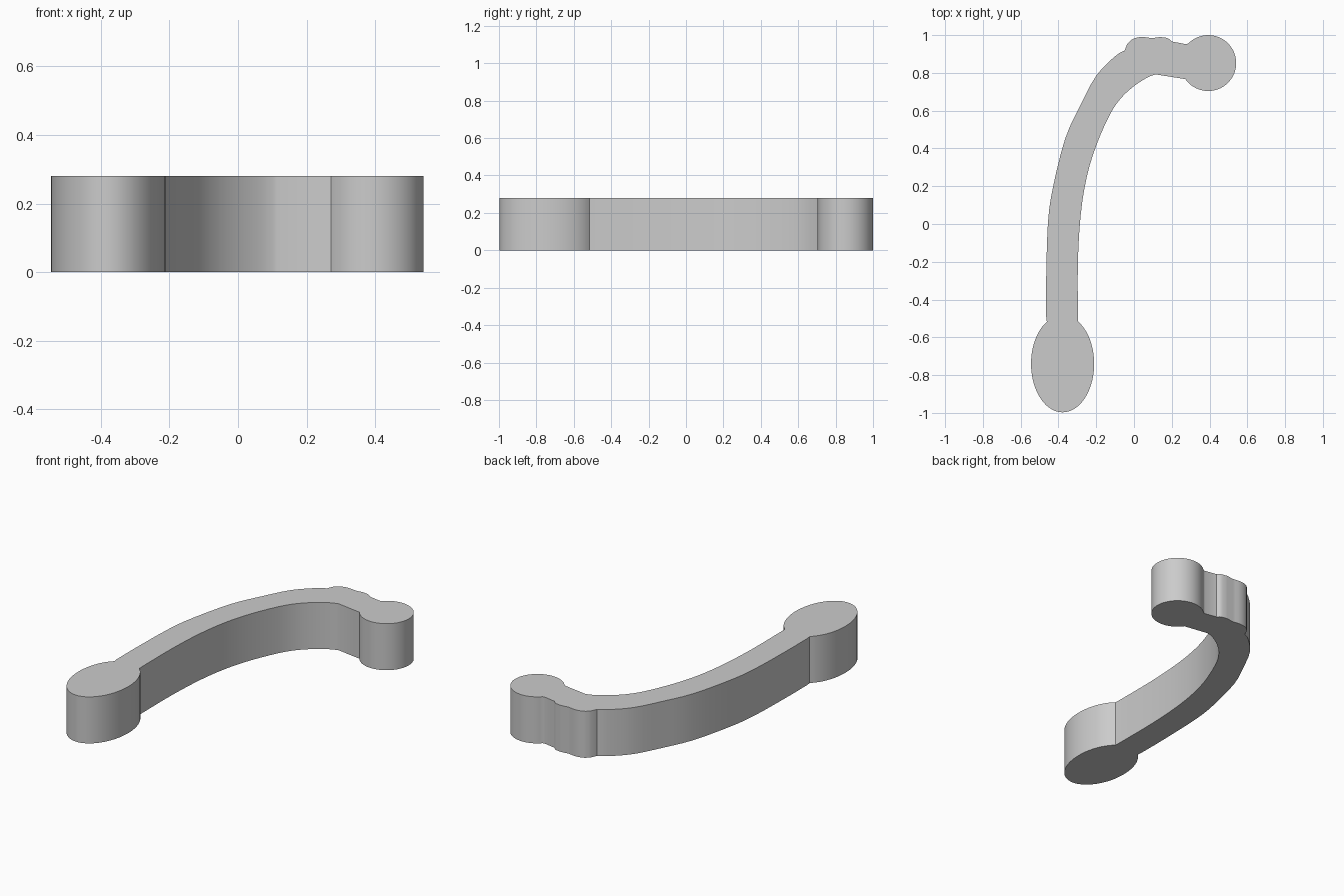
import bpy, bmesh
from math import cos, sin, radians
from mathutils import Vector

if "Cube" in bpy.data.objects:
    bpy.data.objects.remove(bpy.data.objects["Cube"])

HEIGHT = 0.28


def arc(cx, cy, rx, ry, start, end, steps):
    """Points along an elliptical arc, angles in degrees."""
    angles = [radians(start + (end - start) * i / steps) for i in range(steps + 1)]
    return [Vector((cx + rx * cos(a), cy + ry * sin(a))) for a in angles]


def spline(points, steps=3):
    """Smooth curve through the given points."""
    p = [Vector(q) for q in points]
    p = [2 * p[0] - p[1]] + p + [2 * p[-1] - p[-2]]
    curve = []
    for a, b, c, d in zip(p, p[1:], p[2:], p[3:]):
        for i in range(steps):
            t = i / steps
            curve.append(0.5 * (2 * b + (c - a) * t + (2 * a - 5 * b + 4 * c - d) * t**2
                                + (3 * b - a - 3 * c + d) * t**3))
    return curve + [p[-2]]


# Outer edge of the curved arm, from the oval foot up to the knuckles
outer_edge = spline([(-0.465, -0.49), (-0.465, -0.3), (-0.456, 0), (-0.43, 0.19),
                     (-0.365, 0.45), (-0.288, 0.62), (-0.2, 0.785), (-0.1, 0.888),
                     (-0.05, 0.918)])
# Two small knuckles and the short neck before the round end
knuckles = (spline([(-0.035, 0.955), (-0.005, 0.98), (0.04, 0.99), (0.095, 0.984)])
            + spline([(0.14, 0.99), (0.18, 0.983), (0.2, 0.966)])
            + [Vector((0.275, 0.952))])
round_end = arc(0.393, 0.852, 0.148, 0.148, 136, -145, 48)
# Inner edge of the arm, back down to the foot
inner_edge = spline([(0.115, 0.792), (0.07, 0.775), (0, 0.73), (-0.07, 0.665),
                     (-0.13, 0.575), (-0.2, 0.415), (-0.25, 0.25), (-0.282, 0.05),
                     (-0.297, -0.2), (-0.297, -0.5)])
oval_foot = arc(-0.378, -0.74, 0.167, 0.257, 60.5, -240, 56)

outline = outer_edge + knuckles + round_end + inner_edge + oval_foot

# Extrude the outline into a solid bar
bm = bmesh.new()
base = bm.faces.new([bm.verts.new((p.x, p.y, 0)) for p in outline])
raised = bmesh.ops.extrude_face_region(bm, geom=[base], use_keep_orig=True)["geom"]
bmesh.ops.translate(bm, vec=(0, 0, HEIGHT),
                    verts=[v for v in raised if isinstance(v, bmesh.types.BMVert)])
bmesh.ops.recalc_face_normals(bm, faces=bm.faces[:])
mesh = bpy.data.meshes.new("curved_handle")
bm.to_mesh(mesh)
bm.free()
handle = bpy.data.objects.new("curved_handle", mesh)
bpy.context.collection.objects.link(handle)

# Plain grey finish
grey = bpy.data.materials.new("plain grey")
grey.use_nodes = True
colour = (0.6, 0.6, 0.6, 1)
grey.diffuse_color = colour
grey.node_tree.nodes["Principled BSDF"].inputs["Base Color"].default_value = colour
mesh.materials.append(grey)

# Rounded walls, crisp rims and joints
bpy.ops.object.select_all(action="DESELECT")
handle.select_set(True)
bpy.context.view_layer.objects.active = handle
bpy.ops.object.shade_smooth_by_angle(angle=radians(30))
